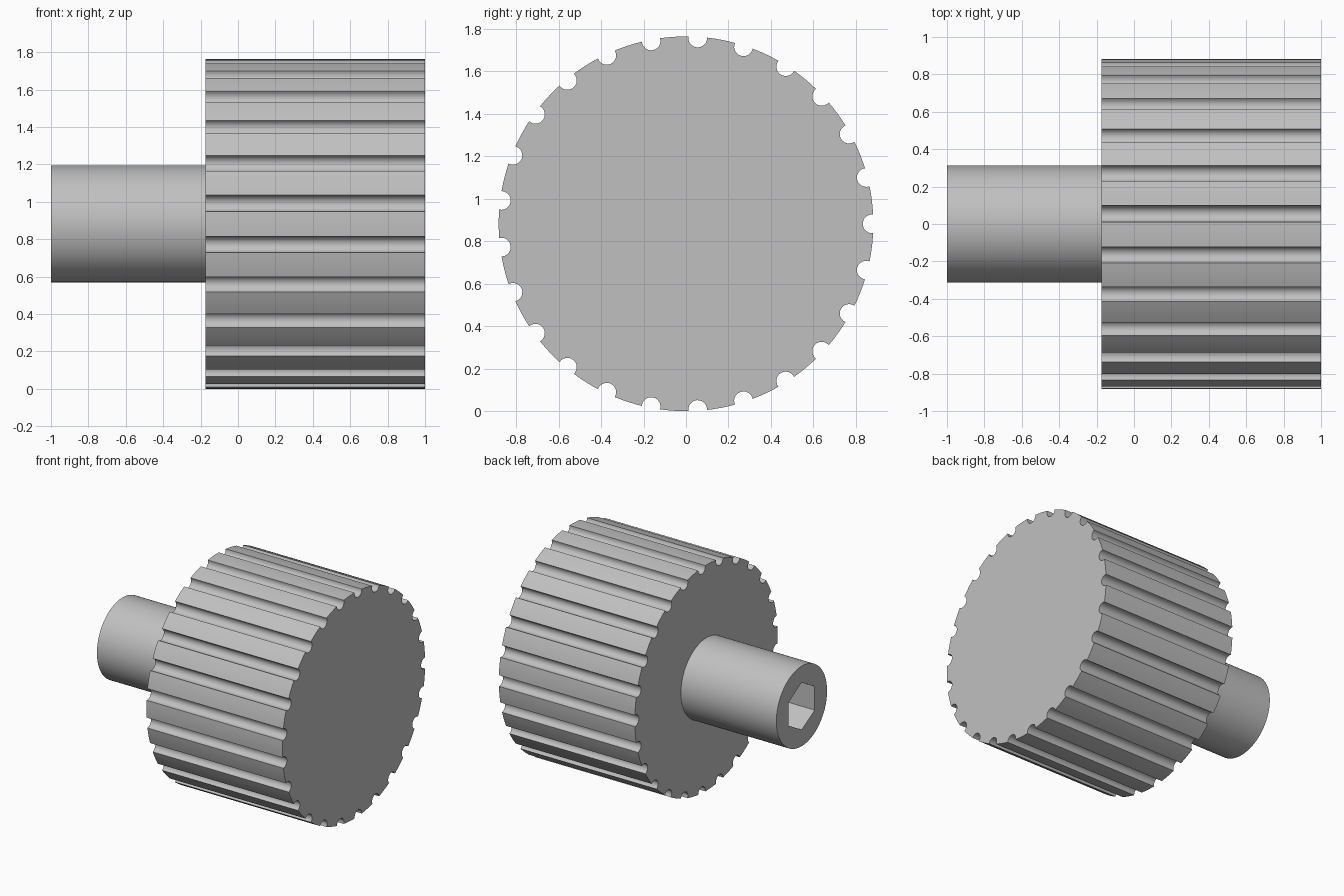
import bpy
import bmesh
from math import acos, atan2, cos, pi, radians, sin, tau

cube = bpy.data.objects.get("Cube")
if cube:
    bpy.data.objects.remove(cube, do_unlink=True)

HEAD_RADIUS = 0.882
AXIS_Z = HEAD_RADIUS
SHOULDER_X = -0.175
GROOVES = 25

grey = bpy.data.materials.new("plain grey")
grey.use_nodes = True
grey.diffuse_color = (0.53, 0.53, 0.53, 1)
bsdf = next(n for n in grey.node_tree.nodes if n.type == "BSDF_PRINCIPLED")
bsdf.inputs["Base Color"].default_value = grey.diffuse_color
bsdf.inputs["Roughness"].default_value = 0.6


def loft(name, rings):
    """Skin a list of (x, outline) rings along the x axis and cap both ends."""
    bm = bmesh.new()
    loops = [[bm.verts.new((x, y, z + AXIS_Z)) for y, z in outline]
             for x, outline in rings]
    for a, b in zip(loops, loops[1:]):
        for i in range(len(a)):
            j = (i + 1) % len(a)
            bm.faces.new((a[i], a[j], b[j], b[i]))
    bm.faces.new(loops[0])
    bm.faces.new(loops[-1])
    bmesh.ops.recalc_face_normals(bm, faces=bm.faces)
    mesh = bpy.data.meshes.new(name)
    bm.to_mesh(mesh)
    bm.free()
    mesh.materials.append(grey)
    obj = bpy.data.objects.new(name, mesh)
    bpy.context.collection.objects.link(obj)
    bpy.ops.object.select_all(action="DESELECT")
    obj.select_set(True)
    bpy.context.view_layer.objects.active = obj
    bpy.ops.object.shade_smooth_by_angle(angle=radians(30))
    return obj


def grooved_outline(radius, centre, groove, count, steps=12, land_steps=4):
    """Circle with evenly spaced round grooves cut into its rim."""
    half = acos((radius**2 + centre**2 - groove**2) / (2 * radius * centre))
    start = atan2(-radius * sin(half), radius * cos(half) - centre)
    sweep = -tau - 2 * start
    pitch = tau / count
    tooth = []
    for i in range(steps + 1):
        a = start + sweep * i / steps
        tooth.append((centre + groove * cos(a), groove * sin(a)))
    for i in range(1, land_steps):
        a = half + (pitch - 2 * half) * i / land_steps
        tooth.append((radius * cos(a), radius * sin(a)))
    return [(y * cos(k * pitch) - z * sin(k * pitch),
             y * sin(k * pitch) + z * cos(k * pitch))
            for k in range(count) for y, z in tooth]


def polar_outline(radius_at, count=96):
    angles = [tau * i / count for i in range(count)]
    return [(radius_at(a) * cos(a), radius_at(a) * sin(a)) for a in angles]


# Grooved grip head
rim = grooved_outline(HEAD_RADIUS, 0.876, 0.044, GROOVES)
loft("grooved_head", [(SHOULDER_X, rim), (1.0, rim)])

# Shaft with a hexagonal socket in its free end
round_outline = polar_outline(lambda a: 0.313)
hex_outline = polar_outline(
    lambda a: 0.16 / cos((a + pi / 6) % (pi / 3) - pi / 6))
loft("socket_shaft", [(SHOULDER_X, round_outline), (-1.0, round_outline),
                      (-1.0, hex_outline), (-0.5, hex_outline)])
